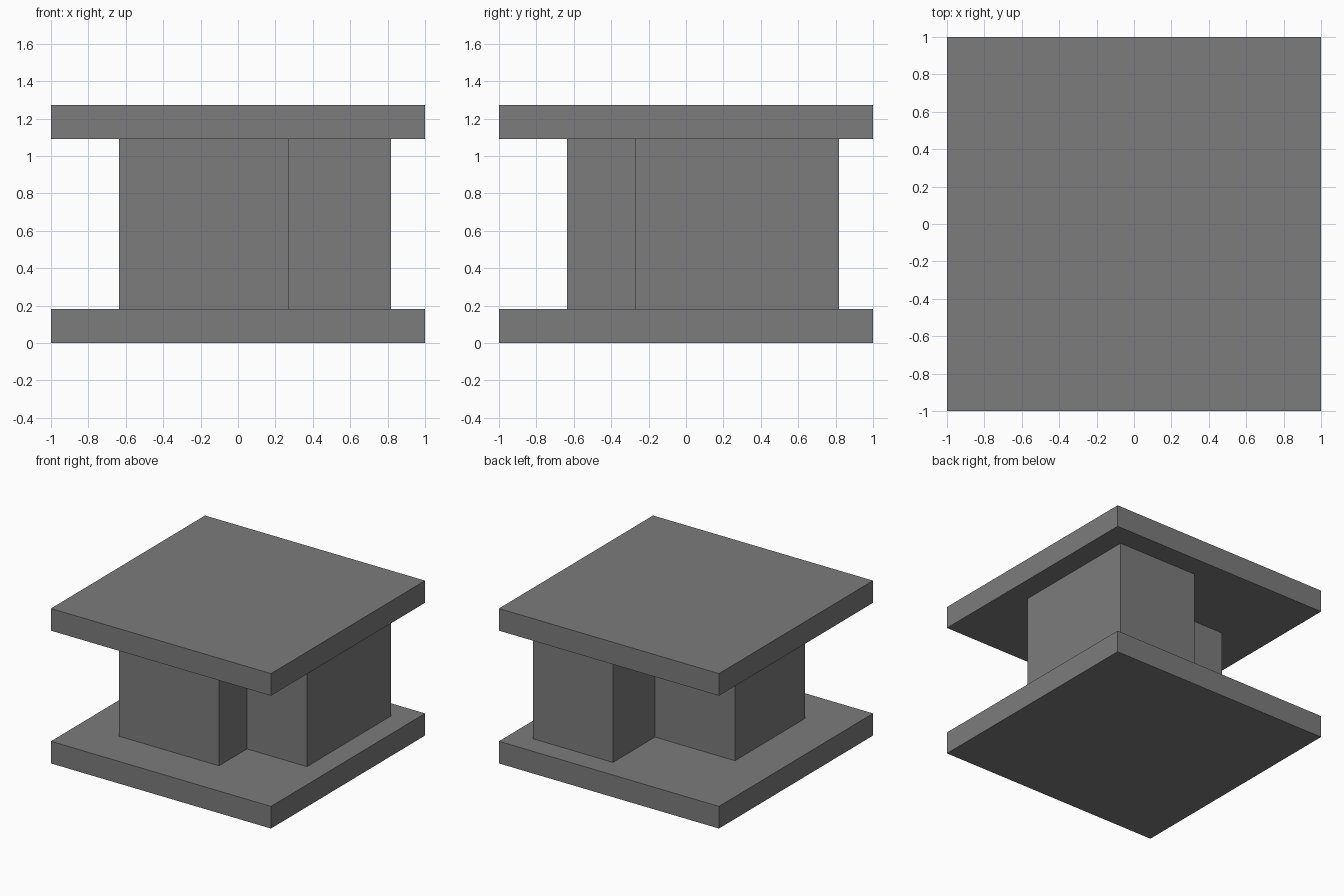
import bpy
from mathutils import Vector

# Remove the default cube
cube = bpy.data.objects.get("Cube")
if cube:
    bpy.data.objects.remove(cube, do_unlink=True)

UNIT = 1 / 11  # the design sits on a regular module

# Single flat grey
grey = bpy.data.materials.new("mid_grey")
grey.use_nodes = True
colour = (0.2, 0.2, 0.2, 1)
grey.diffuse_color = colour
grey.node_tree.nodes["Principled BSDF"].inputs["Base Color"].default_value = colour


def box(name, low, high):
    """Box between two corners given in modules."""
    low, high = Vector(low) * UNIT, Vector(high) * UNIT
    bpy.ops.mesh.primitive_cube_add(size=1, location=(low + high) / 2)
    obj = bpy.context.object
    obj.name = name
    obj.scale = high - low
    bpy.ops.object.transform_apply(location=False, rotation=False, scale=True)
    obj.data.materials.append(grey)
    return obj


# Base and top slabs
box("base_slab", (-11, -11, 0), (11, 11, 2))
box("top_slab", (-11, -11, 12), (11, 11, 14))

# Stepped core: two overlapping blocks joined into one clean solid
core = box("core_block", (-7, -7, 2), (3, 3, 12))
wing = box("core_wing_cutter", (1, -3, 2), (9, 9, 12))
wing.hide_render = True
union = core.modifiers.new("join_wing", 'BOOLEAN')
union.operation = 'UNION'
union.solver = 'EXACT'
union.object = wing
bpy.context.view_layer.objects.active = core
bpy.ops.object.modifier_apply(modifier=union.name)
bpy.data.objects.remove(wing, do_unlink=True)
